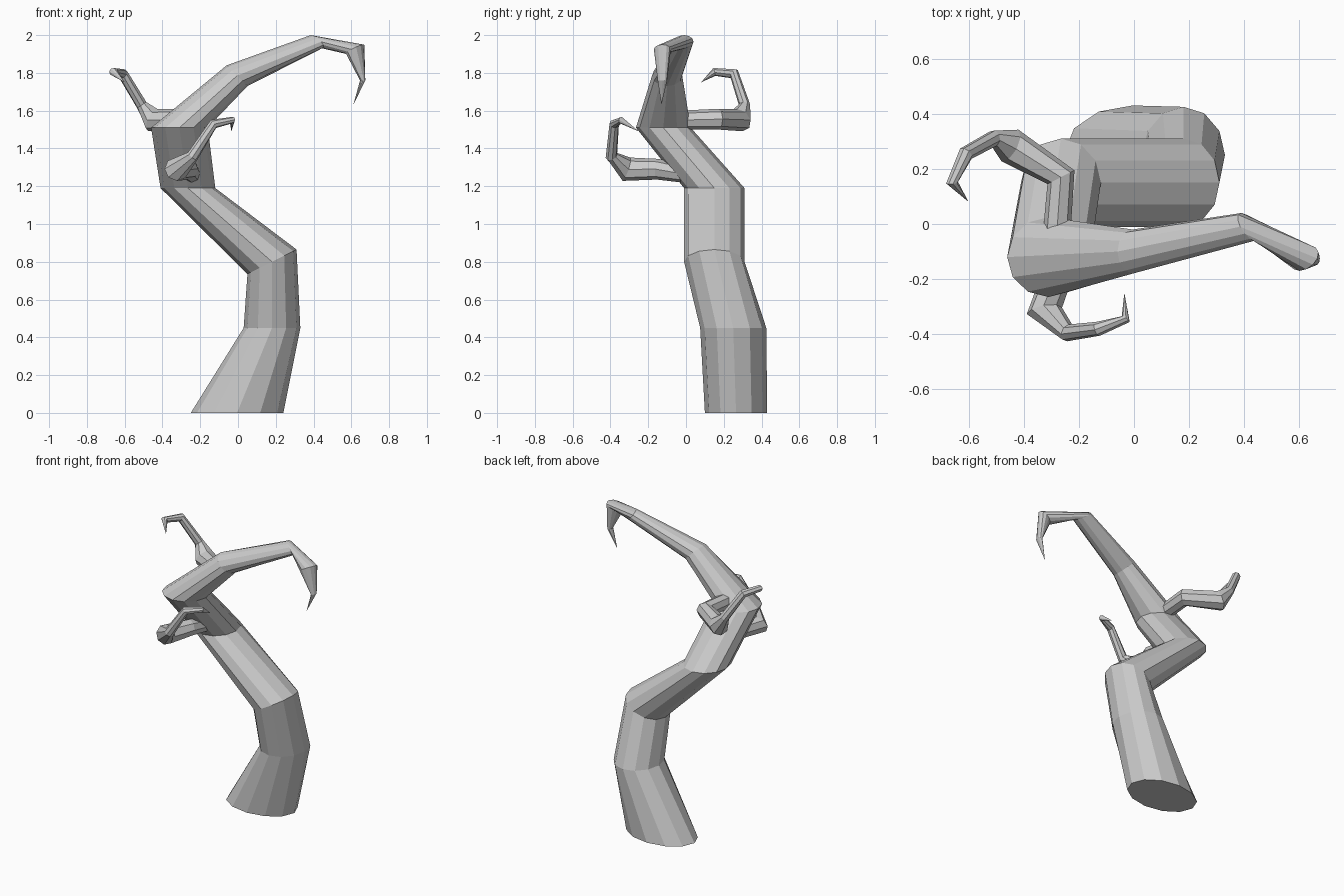
import bpy, bmesh
from math import cos, sin, pi, tau
from mathutils import Vector

if "Cube" in bpy.data.objects:
    bpy.data.objects.remove(bpy.data.objects["Cube"])


def loft(name, rings, sides, tip, phase=0.0):
    """Skin a list of (centre, half axis u, half axis v) and close it to a point."""
    bm = bmesh.new()
    loops = []
    for c, u, v in rings:
        c, u, v = Vector(c), Vector(u), Vector(v)
        angles = [tau * i / sides + phase for i in range(sides)]
        loops.append([bm.verts.new(c + u * cos(a) + v * sin(a)) for a in angles])
    bm.faces.new(loops[0][::-1])
    end = bm.verts.new(tip)
    for i in range(sides):
        j = (i + 1) % sides
        for a, b in zip(loops, loops[1:]):
            bm.faces.new((a[i], a[j], b[j], b[i]))
        bm.faces.new((loops[-1][i], loops[-1][j], end))
    bmesh.ops.recalc_face_normals(bm, faces=bm.faces)
    me = bpy.data.meshes.new(name)
    bm.to_mesh(me)
    bm.free()
    ob = bpy.data.objects.new(name, me)
    bpy.context.collection.objects.link(ob)
    return ob


def branch(name, path, tip, sides=8):
    """Tapered branch: path of (x, y, z, radius), rings set on the bend bisectors."""
    pts = [Vector(p[:3]) for p in path] + [Vector(tip)]
    rings, u = [], Vector((0, 0, 1))
    for i, p in enumerate(path):
        t = (pts[i + 1] - pts[i]).normalized()
        if i:
            t = (t + (pts[i] - pts[i - 1]).normalized()).normalized()
        u = (u - t * u.dot(t)).normalized()
        v = t.cross(u)
        rings.append((pts[i], u * p[3], v * p[3]))
    return loft(name, rings, sides, tip)


# Crooked trunk running into the large hooked top limb
trunk = [
    ((-0.005, 0.265, 0.00), (0.245, 0, 0), (0, 0.165, 0)),
    ((0.18, 0.25, 0.45), (0.15, 0, 0), (0, 0.175, 0)),
    ((0.18, 0.15, 0.80), (0.13, 0, 0.065), (0, 0.16, 0)),
    ((-0.265, 0.15, 1.19), (0.145, 0, 0), (0, 0.16, 0)),
    ((-0.31, -0.12, 1.51), (0.15, 0, 0), (0, 0.145, 0)),
    ((-0.005, -0.10, 1.785), (0.055, 0, -0.055), (0, 0.08, 0)),
    ((0.415, -0.01, 1.965), (0.03, 0, -0.035), (-0.025, 0.05, 0)),
    ((0.62, -0.125, 1.925), (-0.045, 0, -0.025), (0.02, 0.045, 0)),
    ((0.66, -0.125, 1.76), (-0.014, 0, 0), (0, 0.025, 0)),
]
loft("trunk_and_top_limb", trunk, 12, (0.61, -0.13, 1.63))

# Small curled branches
branch("rear_branch", [
    (-0.28, -0.03, 1.55, 0.05), (-0.265, 0.17, 1.555, 0.055),
    (-0.45, 0.285, 1.55, 0.065), (-0.51, 0.31, 1.63, 0.03),
    (-0.61, 0.255, 1.795, 0.028), (-0.66, 0.15, 1.805, 0.022),
], (-0.60, 0.08, 1.75))

branch("front_branch", [
    (-0.24, 0.02, 1.26, 0.045), (-0.265, -0.15, 1.29, 0.055),
    (-0.325, -0.315, 1.29, 0.065), (-0.24, -0.395, 1.36, 0.032),
    (-0.13, -0.38, 1.53, 0.026), (-0.03, -0.345, 1.55, 0.018),
], (-0.035, -0.25, 1.49))
